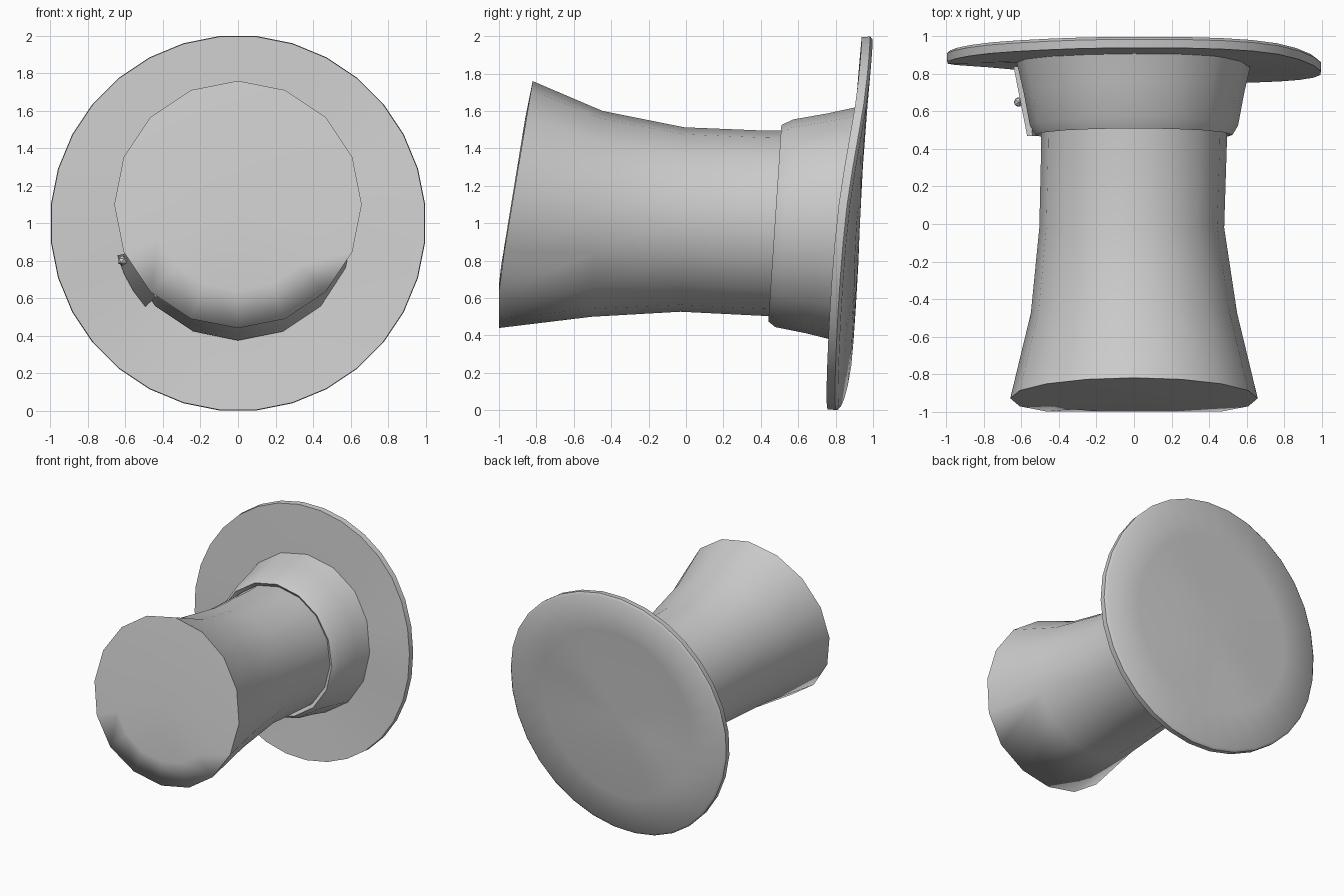
import bpy, bmesh, math
from mathutils import Vector

if "Cube" in bpy.data.objects:
    bpy.data.objects.remove(bpy.data.objects["Cube"])


def ring(bm, n, f, offset=0.0):
    """Closed loop of n vertices, f(angle) gives each position."""
    return [bm.verts.new(f(2 * math.pi * (i + offset) / n)) for i in range(n)]


def bridge(bm, a, b):
    n = len(a)
    for i in range(n):
        j = (i + 1) % n
        bm.faces.new((a[i], a[j], b[j], b[i]))


def fan(bm, loop, co):
    c = bm.verts.new(co)
    for i in range(len(loop)):
        bm.faces.new((loop[i], loop[(i + 1) % len(loop)], c))


def finish(bm, name, angle):
    bmesh.ops.recalc_face_normals(bm, faces=bm.faces)
    me = bpy.data.meshes.new(name)
    bm.to_mesh(me)
    bm.free()
    ob = bpy.data.objects.new(name, me)
    bpy.context.collection.objects.link(ob)
    bpy.ops.object.select_all(action='DESELECT')
    ob.select_set(True)
    bpy.context.view_layer.objects.active = ob
    bpy.ops.object.shade_smooth_by_angle(angle=math.radians(angle))
    return ob


def section(y, zc, r, tilt, xc=0.0, ymin=-1.0):
    """Tilted circular cross-section; top is shifted by +tilt in y."""
    return lambda a: Vector((xc + r * math.cos(a),
                             max(ymin, y + tilt * math.sin(a)),
                             zc + r * math.sin(a)))


def tube(name, sections, n, angle, cap_start=None):
    bm = bmesh.new()
    loops = [ring(bm, n, section(*s)) for s in sections]
    for a, b in zip(loops, loops[1:]):
        bridge(bm, a, b)
    if cap_start:
        fan(bm, loops[0], cap_start)
    return finish(bm, name, angle)


# Flared knob body: inset front cap, flared rim, narrow waist, into the collar
tube("knob_body", [
    (-0.935, 1.10, 0.46, 0.075),
    (-0.93, 1.10, 0.66, 0.11),
    (-0.475, 1.05, 0.55, 0.03),
    (-0.02, 1.02, 0.493, 0.01, -0.012),
    (0.42, 1.0, 0.495, 0.01),
    (0.80, 1.0, 0.50, 0.06),
], 16, 100, (0, -0.935, 1.10))

# Collar with a narrow front lip
tube("collar", [
    (0.50, 1.0, 0.485, 0.04),
    (0.475, 1.0, 0.525, 0.035),
    (0.525, 1.0, 0.555, 0.048),
    (0.70, 1.0, 0.588, 0.06),
    (0.86, 1.0, 0.625, 0.07),
], 16, 60)

# Warped flange disc: front rim depth every 45 degrees from +x
RIM = [0.805, 0.915, 0.94, 0.915, 0.86, 0.83, 0.76, 0.757]


def rim_y(a):
    t = (a / (math.pi / 4)) % 8
    i = int(t)
    t -= i
    p0, p1, p2, p3 = (RIM[(i + k) % 8] for k in (-1, 0, 1, 2))
    return 0.5 * (2 * p1 + (p2 - p0) * t + (2 * p0 - 5 * p1 + 4 * p2 - p3) * t * t
                  + (3 * p1 - p0 - 3 * p2 + p3) * t ** 3)


def disc_loop(r, thick):
    mid = 0.87
    return lambda a: Vector((r * math.cos(a),
                             mid + (rim_y(a) - mid) * r ** 1.3 + thick,
                             1 + r * math.sin(a)))


bm = bmesh.new()
layout = [(0.35, 0), (0.7, 0), (1.0, 0), (1.003, 0.045), (0.985, 0.06), (0.7, 0.06), (0.35, 0.06)]
loops = [ring(bm, 32, disc_loop(r, t), 0.5) for r, t in layout]
for a, b in zip(loops, loops[1:]):
    bridge(bm, a, b)
fan(bm, loops[0], (0, 0.87, 1))
fan(bm, loops[-1], (0, 0.93, 1))
finish(bm, "flange", 45)

# Narrow raised strip and tiny stud on the lower left of the collar
bm = bmesh.new()
rows = []
for y, r in ((0.47, 0.56), (0.47, 0.59), (0.84, 0.665), (0.84, 0.60)):
    rows.append([bm.verts.new((r * math.cos(a), y, 1 + r * math.sin(a)))
                 for a in (math.radians(195 + 9 * k) for k in range(4))])
for k in range(4):
    for i in range(3):
        p, q = rows[k], rows[(k + 1) % 4]
        bm.faces.new((p[i], p[i + 1], q[i + 1], q[i]))
for i in (0, 3):
    bm.faces.new([row[i] for row in rows])
finish(bm, "collar_strip", 30)

bm = bmesh.new()
bmesh.ops.create_icosphere(bm, subdivisions=1, radius=0.028)
bmesh.ops.translate(bm, verts=bm.verts, vec=(-0.615, 0.65, 0.80))
finish(bm, "collar_stud", 30)
